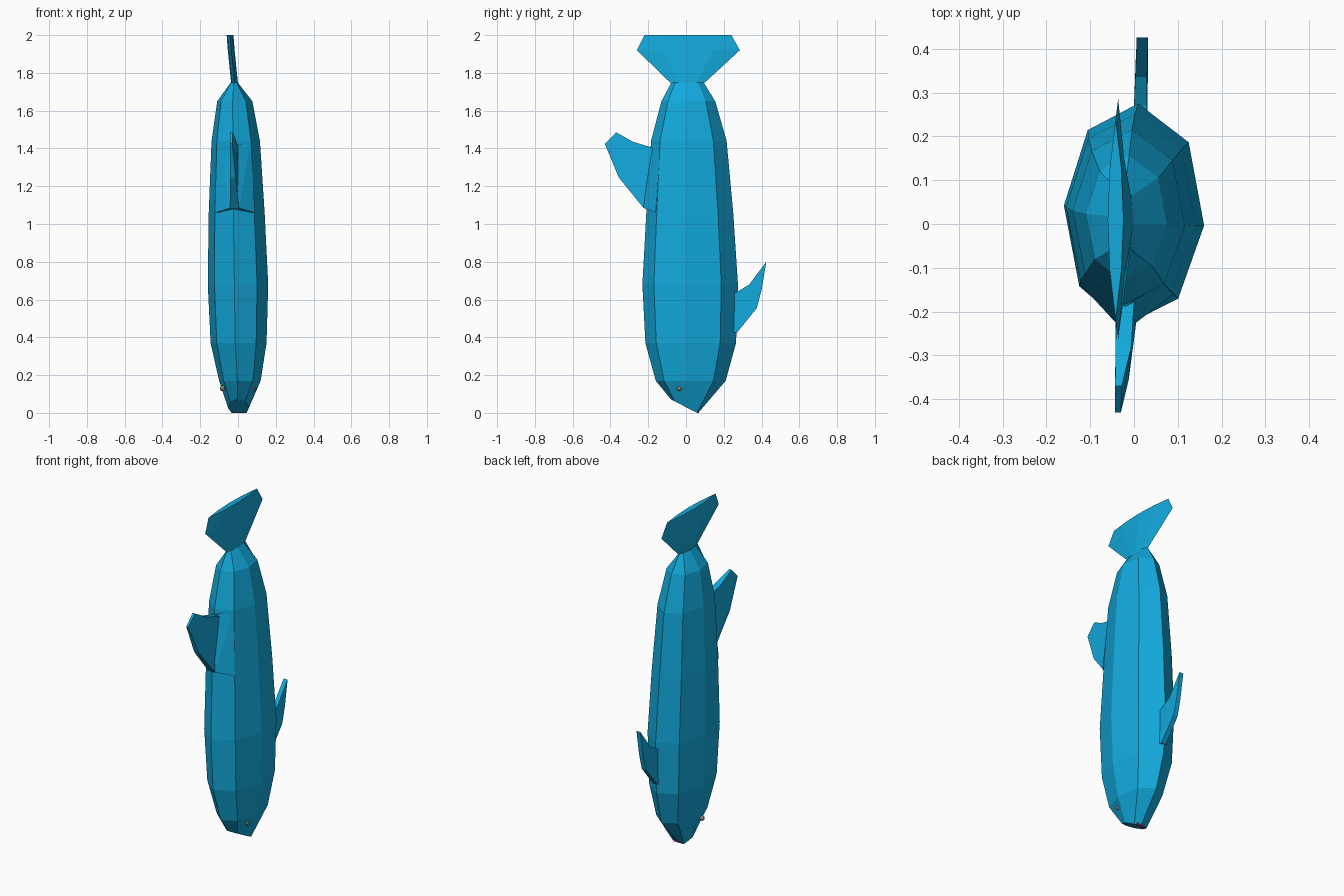
import bpy, bmesh
from mathutils import Vector

if "Cube" in bpy.data.objects:
    bpy.data.objects.remove(bpy.data.objects["Cube"])


def material(name, rgb):
    m = bpy.data.materials.new(name)
    m.diffuse_color = (*rgb, 1)
    m.use_nodes = True
    m.node_tree.nodes["Principled BSDF"].inputs["Base Color"].default_value = m.diffuse_color
    return m


BLUE = material("blue_skin", (0.006, 0.40, 0.72))
PINK = material("pink_mouth", (0.75, 0.02, 0.2))
GREY = material("eye_grey", (0.3, 0.3, 0.3))


def finish(name, bm, mat):
    bmesh.ops.recalc_face_normals(bm, faces=bm.faces)
    me = bpy.data.meshes.new(name)
    bm.to_mesh(me)
    bm.free()
    me.materials.append(mat)
    ob = bpy.data.objects.new(name, me)
    bpy.context.collection.objects.link(ob)
    return ob


def loft(name, rings, mat):
    """Skin a stack of closed rings and cap both ends."""
    bm = bmesh.new()
    rows = [[bm.verts.new(p) for p in r] for r in rings]
    n = len(rows[0])
    for a, b in zip(rows, rows[1:]):
        for i in range(n):
            j = (i + 1) % n
            bm.faces.new((a[i], a[j], b[j], b[i]))
    bm.faces.new(rows[0])
    bm.faces.new(rows[-1])
    return finish(name, bm, mat)


# Body: slightly skewed octagon section, unit-sized
SECTION = [(0.06, 1.0), (0.78, 0.65), (1.0, -0.1), (0.63, -0.76),
           (-0.12, -1.0), (-0.78, -0.65), (-1.0, 0.08), (-0.66, 0.76)]
# z, x centre, x half, y centre, y half
STATIONS = [(0.17, 0.01, 0.11, 0.025, 0.185), (0.37, 0.003, 0.148, 0.025, 0.24),
            (0.68, 0.0, 0.16, 0.022, 0.253), (1.06, -0.007, 0.148, 0.02, 0.23),
            (1.44, -0.012, 0.128, 0.015, 0.2), (1.65, -0.017, 0.093, 0.0125, 0.1425),
            (1.75, -0.02, 0.018, 0.008, 0.085)]

# Slanted nose cap, flattened along its lowest edge
nose = []
for u, v in SECTION:
    y = min(0.004 + 0.084 * v, 0.065)
    nose.append((0.003 + 0.055 * u, y, max(0, (0.058 - y) * 0.52)))
rings = [nose] + [[(cx + u * hx, cy + v * hy, z) for u, v in SECTION]
                  for z, cx, hx, cy, hy in STATIONS]
loft("body", rings, BLUE)


def fin(name, outline):
    """Flat fin from (y, z, x_min, x_max) outline points."""
    loft(name, [[(p[2], p[0], p[1]) for p in outline],
                [(p[3], p[0], p[1]) for p in outline]], BLUE)


# Front fin, thinning towards the tip
fin("front_fin", [(-0.12, 1.40, -0.04, 0.0), (-0.18, 1.405, -0.04, 0.0),
                  (-0.28, 1.435, -0.042, -0.006), (-0.37, 1.485, -0.043, -0.028),
                  (-0.43, 1.425, -0.043, -0.03), (-0.355, 1.245, -0.043, -0.012),
                  (-0.225, 1.085, -0.042, 0.005), (-0.12, 1.07, -0.04, 0.005)])

# Back fin
fin("back_fin", [(0.2, 0.62, 0.0, 0.03), (0.27, 0.64, 0.0, 0.03),
                 (0.335, 0.68, 0.003, 0.03), (0.425, 0.80, 0.006, 0.032),
                 (0.40, 0.65, 0.006, 0.032), (0.375, 0.555, 0.004, 0.032),
                 (0.27, 0.425, 0.0, 0.03), (0.2, 0.43, 0.0, 0.03)])

# Flared root under the front fin
bm = bmesh.new()
for p in [(-0.12, -0.14, 1.06), (0.09, -0.16, 1.06), (-0.042, -0.225, 1.085),
          (0.005, -0.225, 1.085), (-0.1, -0.115, 1.44), (0.065, -0.135, 1.44),
          (-0.02, -0.188, 1.41)]:
    bm.verts.new(p)
bmesh.ops.convex_hull(bm, input=bm.verts)
finish("fin_root", bm, BLUE)


def lens(z0, z1, y0, y1, cx, h):
    """Lens-shaped ring, pointed at both y ends (zs rise from middle to tips)."""
    m = (y0 + y1) / 2
    q = (y1 - y0) / 4
    pts = [(0, y1, z1), (h * 0.75, m + q, (z0 + z1) / 2), (h, m, z0),
           (h * 0.75, m - q, (z0 + z1) / 2), (0, y0, z1)]
    return ([(cx + x, y, z) for x, y, z in pts]
            + [(cx - x, y, z) for x, y, z in reversed(pts[1:4])])


# Tail fluke
loft("tail", [lens(1.74, 1.74, -0.075, 0.09, -0.018, 0.018),
              lens(1.92, 1.92, -0.26, 0.285, -0.036, 0.018),
              lens(2.0, 2.0, -0.22, 0.24, -0.042, 0.018)], BLUE)

# Eyes
for side, name in ((1, "eye_right"), (-1, "eye_left")):
    bm = bmesh.new()
    bmesh.ops.create_icosphere(bm, subdivisions=2, radius=0.015)
    bmesh.ops.translate(bm, verts=bm.verts, vec=Vector((0.082 * side, -0.035, 0.13)))
    finish(name, bm, GREY)

# Mouth sliver at the tip of the nose
bm = bmesh.new()
bmesh.ops.create_cube(bm, size=1)
for v in bm.verts:
    v.co = (v.co.x * 0.06 + 0.004, v.co.y * 0.012 + 0.063, v.co.z * 0.01 + 0.005)
finish("mouth", bm, PINK)
